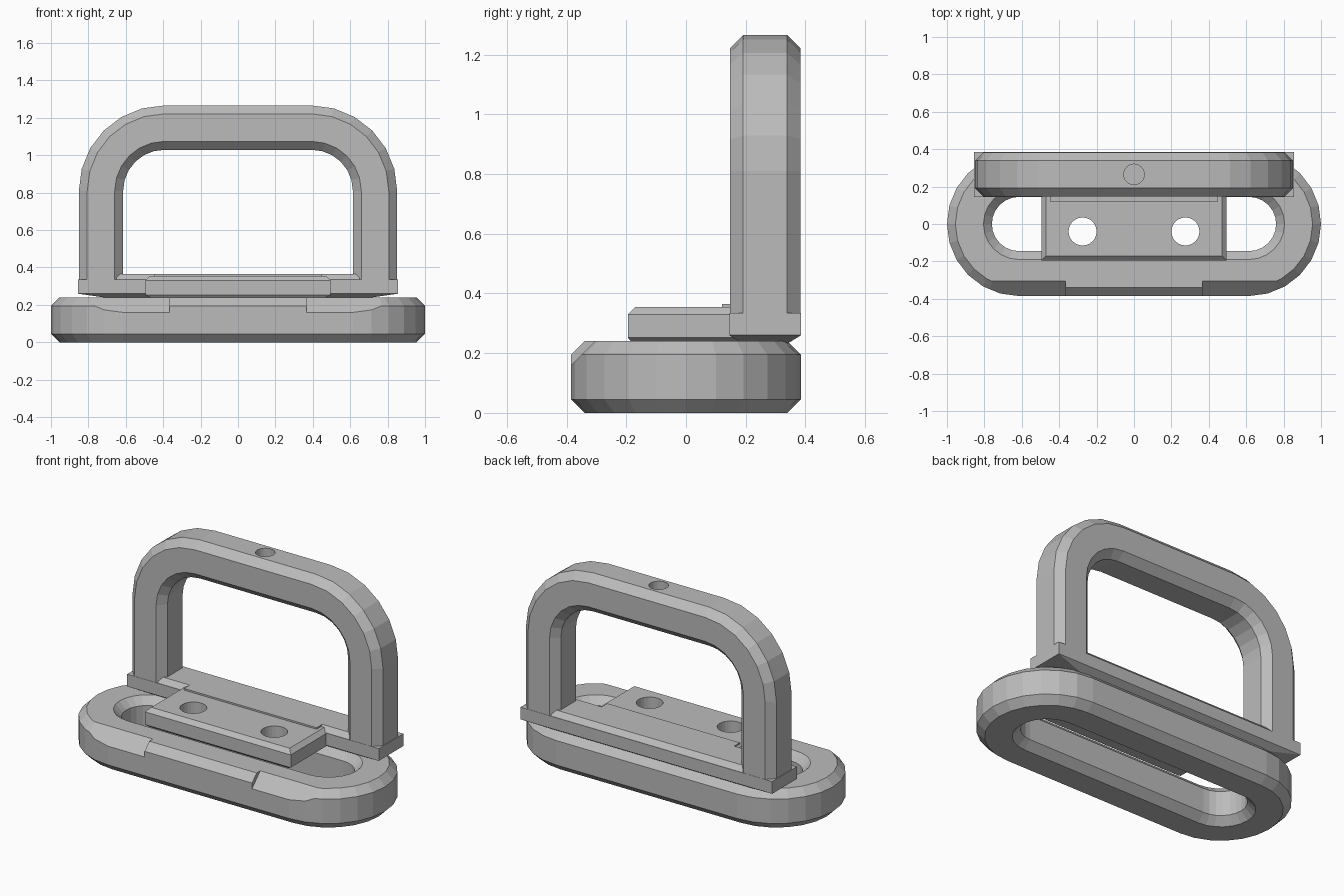
import bpy, bmesh
from math import sin, cos, pi
from mathutils import Vector

cube = bpy.data.objects.get("Cube")
if cube:
    bpy.data.objects.remove(cube)

grey = bpy.data.materials.new("plain grey")
grey.use_nodes = True
COLOUR = (0.5, 0.5, 0.5, 1)
grey.diffuse_color = COLOUR
grey.node_tree.nodes["Principled BSDF"].inputs["Base Color"].default_value = COLOUR


def finish(name, bm):
    bmesh.ops.recalc_face_normals(bm, faces=bm.faces)
    mesh = bpy.data.meshes.new(name)
    bm.to_mesh(mesh)
    bm.free()
    mesh.materials.append(grey)
    obj = bpy.data.objects.new(name, mesh)
    bpy.context.collection.objects.link(obj)
    return obj


def loft(name, rings, closed=False):
    """Skin a row of point rings, capped unless closed."""
    bm = bmesh.new()
    rows = [[bm.verts.new(p) for p in ring] for ring in rings]
    n = len(rows[0])
    pairs = list(zip(rows, rows[1:]))
    if closed:
        pairs.append((rows[-1], rows[0]))
    else:
        bm.faces.new(rows[0])
        bm.faces.new(rows[-1])
    for a, b in pairs:
        for i in range(n):
            j = (i + 1) % n
            bm.faces.new((a[i], a[j], b[j], b[i]))
    return finish(name, bm)


def slab(name, *levels):
    """Stack of rectangles: (half width, front y, back y, z)."""
    return loft(name, [[(-w, f, z), (w, f, z), (w, b, z), (-w, b, z)]
                       for w, f, b, z in levels])


def octagon(half, chamfer=0.045):
    k = half - chamfer
    return [(half, -k), (half, k), (k, half), (-k, half),
            (-half, k), (-half, -k), (-k, -half), (k, -half)]


def cut(target, cutter):
    mod = target.modifiers.new("cut", 'BOOLEAN')
    mod.operation = 'DIFFERENCE'
    mod.solver = 'EXACT'
    mod.object = cutter
    bpy.context.view_layer.objects.active = target
    bpy.ops.object.modifier_apply(modifier=mod.name)
    bpy.data.objects.remove(cutter)


def drill(target, x, y, z0, z1, r):
    rings = [[(x + r * cos(a * pi / 12), y + r * sin(a * pi / 12), z)
              for a in range(24)] for z in (z0, z1)]
    cut(target, loft("drill", rings))


# Base link: octagonal section swept round a stadium
STEPS = 12
rings = []
for side in (1, -1):
    for i in range(STEPS + 1):
        a = -pi / 2 + pi * i / STEPS
        out = Vector((cos(a), sin(a), 0)) * side
        centre = Vector((0.615 * side, 0, 0.12))
        rings.append([centre + out * (0.265 + u) + Vector((0, 0, v))
                      for u, v in octagon(0.12)])
base = loft("base_link", rings, closed=True)

# Wider bevels on the front corners of the base
for s in (1, -1):
    wedge = [(-0.425, 0.12), (-0.265, 0.28), (-0.45, 0.28)]
    cut(base, loft("wedge", [[(s * x, y, z) for y, z in wedge] for x in (0.365, 0.95)]))

# Upright arch handle
path = [(Vector((0.395, 0, 0.29)), 0)]
path += [(Vector((0.395, 0, 0.81)), pi / 2 * i / 6) for i in range(7)]
path += [(Vector((-c.x, 0, c.z)), pi - a) for c, a in reversed(path)]
arch = loft("arch_handle", [
    [c + Vector((cos(a), 0, sin(a))) * (0.3375 + u) + Vector((0, 0.265 + v, 0))
     for u, v in octagon(0.1185)] for c, a in path])
drill(arch, 0, 0.265, 1.16, 1.4, 0.055)

# Crossbar under the arch with square end tabs and a tapered underside
slab("crossbar", (0.66, 0.19, 0.34, 0.232), (0.855, 0.145, 0.385, 0.26),
     (0.855, 0.145, 0.385, 0.335))
slab("sill", (0.65, 0.147, 0.383, 0.32), (0.65, 0.147, 0.383, 0.335),
     (0.65, 0.175, 0.355, 0.365))

# Mounting plate with two screw holes
plate = slab("mounting_plate", (0.47, -0.185, 0.2, 0.24), (0.495, -0.195, 0.2, 0.252),
             (0.495, -0.195, 0.2, 0.33), (0.47, -0.17, 0.2, 0.355))
for s in (1, -1):
    drill(plate, s * 0.275, -0.04, 0.1, 0.5, 0.075)
slab("plate_step", (0.45, 0.12, 0.2, 0.34), (0.45, 0.12, 0.2, 0.365))
